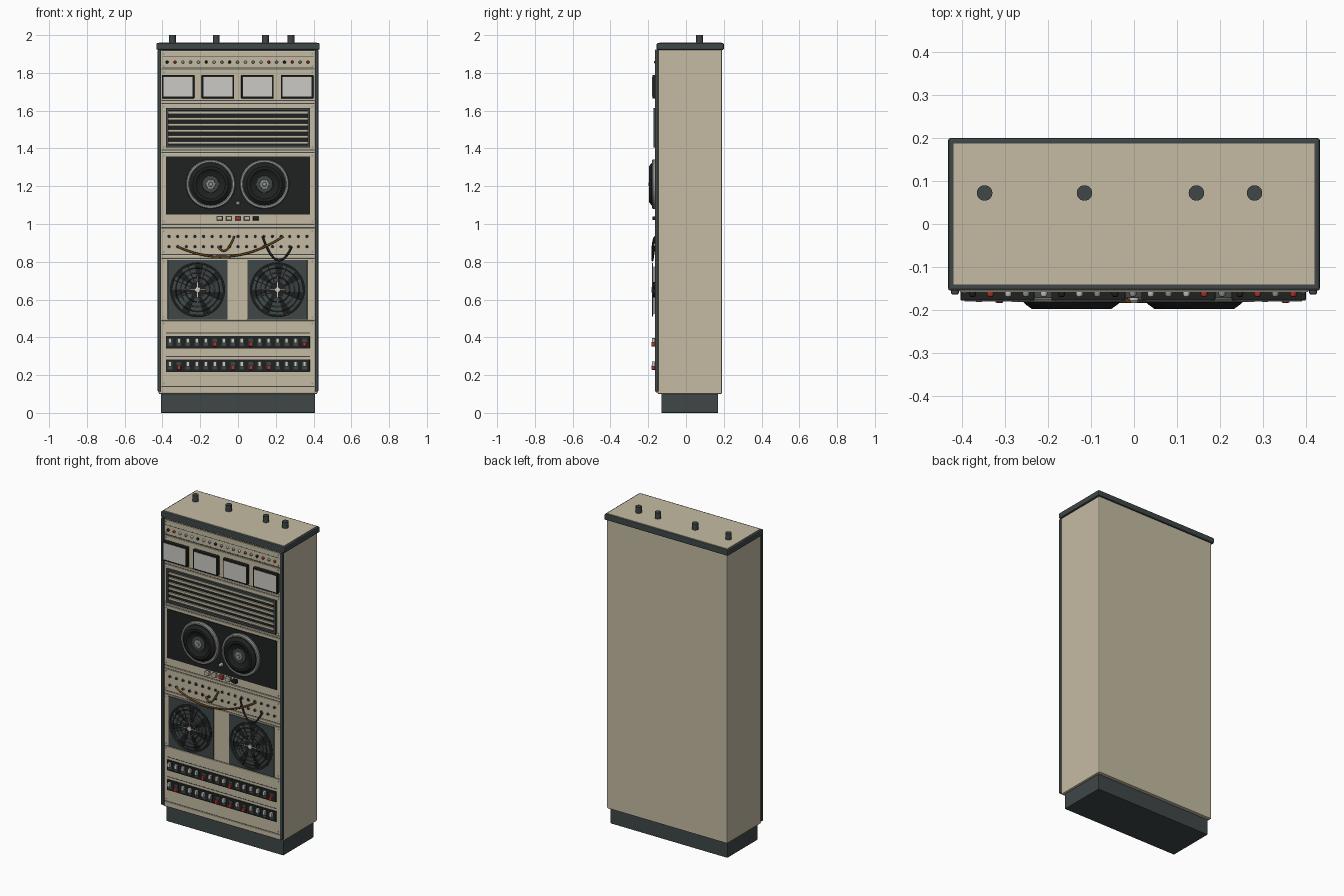
import bpy, bmesh, math
from mathutils import Matrix, Vector

cube = bpy.data.objects.get("Cube")
if cube:
    bpy.data.objects.remove(cube, do_unlink=True)


def material(name, r, g, b):
    m = bpy.data.materials.new(name)
    m.use_nodes = True
    m.diffuse_color = (r, g, b, 1)
    m.node_tree.nodes["Principled BSDF"].inputs["Base Color"].default_value = (r, g, b, 1)
    return m


TAN = material("tan_paint", 0.56, 0.50, 0.37)
SLATE = material("slate_trim", 0.05, 0.063, 0.064)
BLACK = material("black_plastic", 0.014, 0.015, 0.015)
PALE = material("pale_glass", 0.60, 0.59, 0.56)
METAL = material("grey_metal", 0.30, 0.30, 0.28)
RED = material("red_plastic", 0.45, 0.035, 0.025)
BROWN = material("brown_cable", 0.16, 0.075, 0.012)


def finish(name, bm, mat, bevel=0, smooth=False):
    bmesh.ops.recalc_face_normals(bm, faces=bm.faces)
    mesh = bpy.data.meshes.new(name)
    bm.to_mesh(mesh)
    bm.free()
    mesh.materials.append(mat)
    ob = bpy.data.objects.new(name, mesh)
    bpy.context.collection.objects.link(ob)
    if bevel:
        mod = ob.modifiers.new("soft_edges", "BEVEL")
        mod.width, mod.segments = bevel, 2
    if smooth:
        bpy.ops.object.select_all(action="DESELECT")
        ob.select_set(True)
        bpy.context.view_layer.objects.active = ob
        bpy.ops.object.shade_smooth_by_angle(angle=math.radians(35))
    return ob


def add_box(bm, x, z, w, h, front, back, turn=0):
    """Box centred on x, z, between two depths, turned about the depth axis."""
    mat = (Matrix.Translation((x, (front + back) / 2, z)) @ Matrix.Rotation(turn, 4, "Y")
           @ Matrix.Diagonal((w, back - front, h, 1)))
    bmesh.ops.create_cube(bm, size=1, matrix=mat)


def boxes(name, items, mat, front, back=-0.15, bevel=0):
    """Items are (x, z, width, height) or with a turn added."""
    bm = bmesh.new()
    for x, z, w, h, *turn in items:
        add_box(bm, x, z, w, h, front, back, *turn)
    return finish(name, bm, mat, bevel)


def lathes(name, centres, profile, mat, sides=40):
    """Turn a (radius, depth) profile about the depth axis at each centre."""
    bm = bmesh.new()
    for cx, cz in centres:
        verts = [bm.verts.new((cx + r, y, cz)) for r, y in profile]
        edges = [bm.edges.new(p) for p in zip(verts, verts[1:])]
        bmesh.ops.spin(bm, geom=verts + edges, cent=(cx, 0, cz), axis=(0, 1, 0),
                       angle=math.tau, steps=sides, use_merge=True)
    bmesh.ops.remove_doubles(bm, verts=bm.verts, dist=0.0002)
    return finish(name, bm, mat, smooth=True)


def frame(name, x, z, w, h, t, mat, front):
    """Rectangular border of thickness t."""
    sides = [(x, z + s * (h - t) / 2, w, t) for s in (-1, 1)]
    sides += [(x + s * (w - t) / 2, z, t, h - 2 * t) for s in (-1, 1)]
    return boxes(name, sides, mat, front)


def span(n, a, b):
    return [a + (b - a) * i / (n - 1) for i in range(n)]


def cable(name, start, end, sag, mat):
    """Hanging patch cord between two sockets."""
    cu = bpy.data.curves.new(name, "CURVE")
    cu.dimensions = "3D"
    cu.bevel_depth, cu.bevel_resolution = 0.0055, 2
    sp = cu.splines.new("POLY")
    sp.points.add(20)
    for i, p in enumerate(sp.points):
        t = i / 20
        bow = 4 * t * (1 - t)
        p.co = (start[0] + (end[0] - start[0]) * t, -0.162 - 0.016 * bow ** 0.5,
                start[1] + (end[1] - start[1]) * t - sag * bow, 1)
    cu.materials.append(mat)
    bpy.context.collection.objects.link(bpy.data.objects.new(name, cu))


# Cabinet shell, plinth and trim
boxes("cabinet", [(0, 1.02, 0.84, 1.84)], TAN, -0.15, 0.19, 0.006)
boxes("plinth", [(0, 0.05, 0.816, 0.1)], SLATE, -0.13, 0.17, 0.003)
boxes("top_trim", [(0, 1.94, 0.864, 0.036)], SLATE, -0.155, 0.2, 0.006)
boxes("top_panel", [(0, 1.945, 0.838, 0.032)], TAN, -0.14, 0.187)
boxes("side_rails", [(s * 0.416, 1.018, 0.018, 1.81) for s in (-1, 1)], SLATE, -0.164, -0.146, 0.004)

# Four short posts on the roof
bm = bmesh.new()
for x in (-0.347, -0.115, 0.145, 0.28):
    bmesh.ops.create_cone(bm, cap_ends=True, segments=24, radius1=0.018, radius2=0.018,
                          depth=0.06, matrix=Matrix.Translation((x, 0.072, 1.97)))
finish("roof_posts", bm, SLATE, smooth=True)

# Rack panels over a dark backing that shows in the seams
boxes("panel_backing", [(0, 1.02, 0.812, 1.8)], SLATE, -0.1515)
bands = [(0.108, 0.138), (0.142, 0.488), (0.492, 0.816), (0.82, 0.836), (0.84, 0.976),
         (0.98, 0.996), (1.0, 1.376), (1.38, 1.39), (1.394, 1.636), (1.64, 1.652),
         (1.656, 1.818), (1.822, 1.916)]
boxes("rack_panels", [(0, (a + b) / 2, 0.81, b - a) for a, b in bands], TAN, -0.158, -0.15, 0.0015)
lathes("panel_screws", [(s * 0.393, z) for s in (-1, 1) for a, b in bands if b - a > 0.08
                        for z in (a + 0.014, b - 0.014)],
       [(0.005, -0.157), (0.005, -0.16), (0, -0.161)], METAL, 10)

# Row of indicator lamps
lamp_x = span(19, -0.375, 0.37)
lamp_mats = (("dark", BLACK, lambda i: i in (0, 5, 8, 15)), ("red", RED, lambda i: i in (1, 13, 16, 18)),
             ("pale", PALE, lambda i: i in (2, 4, 6, 10, 12)),
             ("metal", METAL, lambda i: i in (3, 7, 9, 11, 14, 17)))
for label, mat, rule in lamp_mats:
    lathes(label + "_lamps", [(x, 1.857) for i, x in enumerate(lamp_x) if rule(i)],
           [(0.008, -0.157), (0.008, -0.164), (0.005, -0.169), (0, -0.17)], mat, 14)
boxes("lamp_rules", [(0, z, 0.8, 0.003) for z in (1.885, 1.828)], SLATE, -0.1585)

# Four meters
meter_x = (-0.317, -0.106, 0.103, 0.313)
boxes("meter_cases", [(x, 1.727, 0.172, 0.124) for x in meter_x], BLACK, -0.178, bevel=0.003)
boxes("meter_faces", [(x, 1.727, 0.154, 0.104) for x in meter_x], PALE, -0.1795)

# Louvred vent
boxes("vent_recess", [(0, 1.51, 0.76, 0.206)], BLACK, -0.159)
frame("vent_frame", 0, 1.51, 0.764, 0.21, 0.013, SLATE, -0.172)
boxes("vent_slats", [(0, z, 0.736, 0.014) for z in span(6, 1.43, 1.59)], TAN, -0.168)

# Tape deck with two reels
boxes("reel_deck", [(0, 1.204, 0.764, 0.308)], BLACK, -0.163)
reels = [(-0.145, 1.211), (0.14, 1.211)]
lathes("reel_rims", reels, [(0.112, -0.16), (0.112, -0.176), (0.117, -0.181), (0.126, -0.181),
                            (0.131, -0.174), (0.131, -0.16)], METAL, 56)
lathes("reel_bodies", reels, [(0.112, -0.16), (0.112, -0.182), (0.108, -0.186), (0.093, -0.197),
                              (0.078, -0.197), (0.066, -0.187), (0.045, -0.183), (0, -0.183)], BLACK, 56)
lathes("reel_collars", reels, [(0.046, -0.182), (0.044, -0.188), (0.03, -0.19), (0, -0.19)], SLATE)
lathes("reel_hubs", reels, [(0.028, -0.188), (0.026, -0.193), (0.013, -0.195), (0.011, -0.198),
                            (0, -0.198)], METAL, 6)
lathes("tape_guide", [(0, 1.11)], [(0.011, -0.16), (0.011, -0.178), (0.006, -0.184), (0, -0.184)], PALE, 16)

# Deck push buttons
for label, xs, mat in (("tan", (-0.097, -0.048, 0.047), TAN), ("red", (0,), RED), ("black", (0.094,), BLACK)):
    boxes(label + "_buttons", [(x, 1.03, 0.028, 0.02) for x in xs], mat, -0.178, bevel=0.002)
boxes("button_surrounds", [(x, 1.03, 0.034, 0.026) for x in (-0.097, -0.048, 0, 0.047, 0.094)], SLATE, -0.16)

# Patch bay and cords
sockets = [(x, z) for z in (0.934, 0.88) for x in span(17, -0.365, 0.365)]
lathes("socket_rings", sockets, [(0.0105, -0.157), (0.0105, -0.161), (0.006, -0.161)], METAL, 14)
lathes("socket_holes", sockets, [(0.008, -0.158), (0.008, -0.1625), (0, -0.1625)], BLACK, 14)
cable("long_cord", (-0.32, 0.88), (0.24, 0.934), 0.078, BROWN)
cable("short_cord", (-0.105, 0.88), (-0.02, 0.934), 0.045, BROWN)
cable("black_cord", (0.13, 0.934), (0.285, 0.88), 0.098, BLACK)

# Two cooling fans with wire guards
fans = [(-0.214, 0.652), (0.209, 0.652)]
boxes("fan_housings", [(x, z, 0.316, 0.316) for x, z in fans], SLATE, -0.163, bevel=0.002)
lathes("fan_openings", fans, [(0.146, -0.162), (0.146, -0.1645), (0, -0.1645)], BLACK, 48)
bm = bmesh.new()
for fx, fz in fans:
    for k in range(7):
        a = math.tau * k / 7
        corners = [(0.035, a - 0.3, -0.166), (0.135, a - 0.1, -0.166),
                   (0.135, a + 0.45, -0.172), (0.035, a + 0.35, -0.172)]
        bm.faces.new([bm.verts.new((fx + r * math.cos(t), y, fz + r * math.sin(t))) for r, t, y in corners])
finish("fan_blades", bm, SLATE)
lathes("fan_motors", fans, [(0.04, -0.164), (0.04, -0.174), (0, -0.174)], BLACK, 32)
for i, r in enumerate((0.04, 0.065, 0.09, 0.115, 0.141)):
    w = 0.0022
    lathes(f"guard_ring_{i + 1}", fans, [(r - w, -0.177), (r, -0.1792), (r + w, -0.177),
                                         (r, -0.1748), (r - w, -0.177)], SLATE if i % 2 else METAL, 48)
boxes("guard_spokes", [(x + 0.09 * math.cos(a), z - 0.09 * math.sin(a), 0.104, 0.004, a)
                       for x, z in fans for a in [math.tau * (k + 0.5) / 8 for k in range(8)]],
      SLATE, -0.178, -0.174)
boxes("guard_crosses", [(x, z, 0.142, 0.005, a) for x, z in fans for a in (0, math.pi / 2)],
      PALE, -0.181, -0.177)
lathes("guard_centres", fans, [(0.014, -0.176), (0.014, -0.182), (0, -0.183)], PALE, 20)

# Two strips of toggle switches, some of them red and pressed down
strips = ((0.374, (5, 9, 15)), (0.25, (1, 7, 9, 11)))
switch_x = span(16, -0.36, 0.352)
boxes("switch_strips", [(-0.001, z, 0.762, 0.066) for z, _ in strips], BLACK, -0.165, bevel=0.002)
boxes("strip_rules", [(-0.001, z + 0.049, 0.762, 0.004) for z, _ in strips], SLATE, -0.159)
boxes("switch_plates", [(x, z, 0.024, 0.04) for z, _ in strips for x in switch_x], SLATE, -0.168)
boxes("pale_switches", [(x, z + 0.009, 0.018, 0.026) for z, reds in strips
                        for i, x in enumerate(switch_x) if i not in reds], PALE, -0.181, bevel=0.003)
boxes("red_switches", [(x, z - 0.01, 0.019, 0.024) for z, reds in strips
                       for i, x in enumerate(switch_x) if i in reds], RED, -0.183, bevel=0.003)
